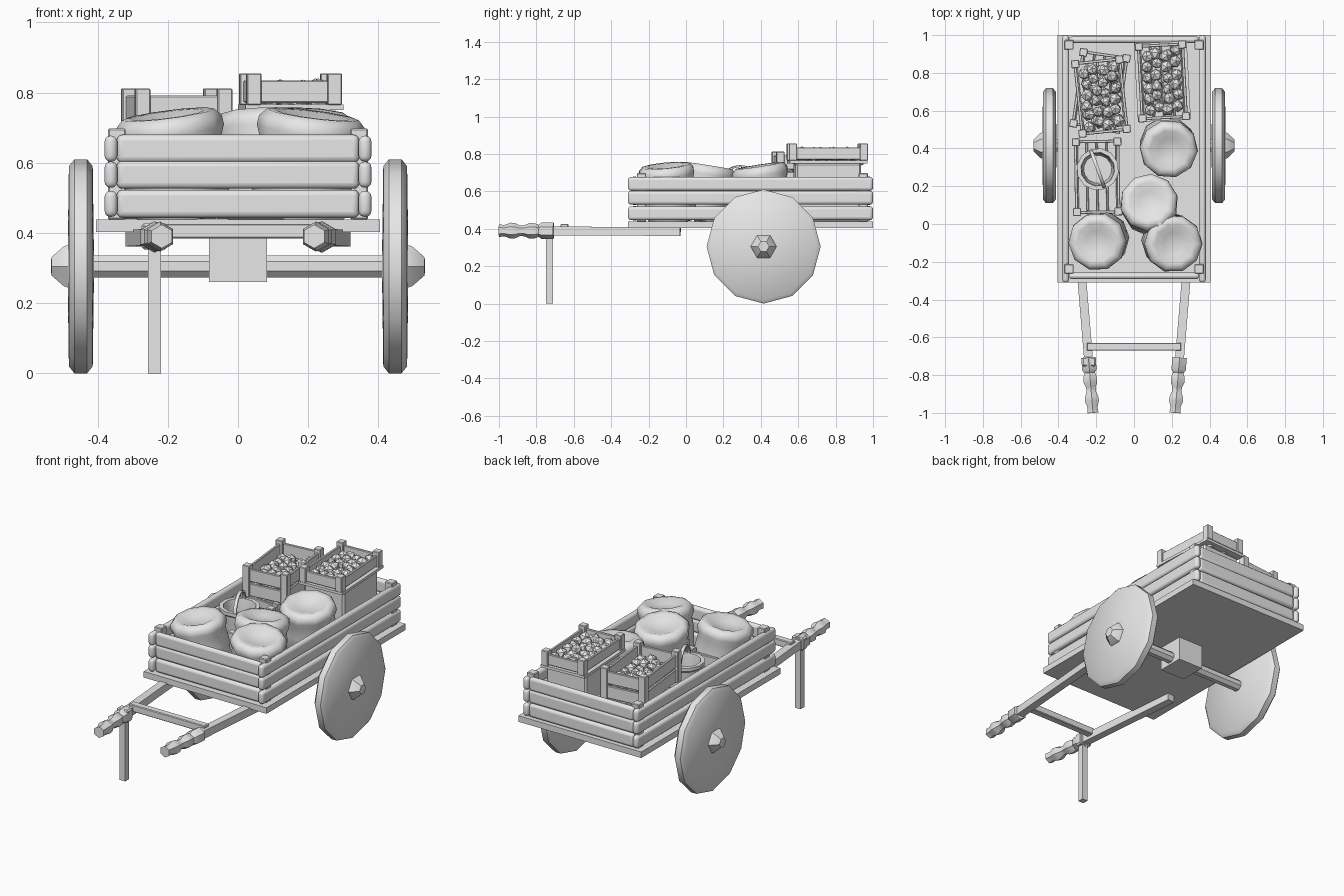
import bpy, bmesh, math, random
from mathutils import Matrix, Vector

random.seed(4)
if "Cube" in bpy.data.objects:
    bpy.data.objects.remove(bpy.data.objects["Cube"])

grey = bpy.data.materials.new("plain_grey")
grey.use_nodes = True
grey.diffuse_color = (0.8, 0.8, 0.8, 1)
grey.node_tree.nodes["Principled BSDF"].inputs["Base Color"].default_value = (0.8, 0.8, 0.8, 1)


def finish(name, bm, matrix=None, bevel=0, segments=1, smooth=None):
    bmesh.ops.recalc_face_normals(bm, faces=bm.faces)
    mesh = bpy.data.meshes.new(name)
    bm.to_mesh(mesh)
    bm.free()
    mesh.materials.append(grey)
    obj = bpy.data.objects.new(name, mesh)
    bpy.context.collection.objects.link(obj)
    obj.matrix_world = matrix or Matrix()
    if smooth:
        bpy.ops.object.select_all(action='DESELECT')
        obj.select_set(True)
        bpy.context.view_layer.objects.active = obj
        bpy.ops.object.shade_smooth_by_angle(angle=math.radians(smooth))
    if bevel:
        mod = obj.modifiers.new("bevel", 'BEVEL')
        mod.width = bevel
        mod.segments = segments
    return obj


def boxes(name, parts, matrix=None, **kw):
    """One object from several (centre, size) boxes."""
    bm = bmesh.new()
    for centre, size in parts:
        bmesh.ops.create_cube(bm, size=1, matrix=Matrix.Translation(centre) @ Matrix.Diagonal((*size, 1)))
    return finish(name, bm, matrix, **kw)


def lathe(name, profile, sides, matrix, smooth=40, twist=0):
    """Turn (radius, height) points around the local z axis."""
    bm = bmesh.new()
    rings = []
    for r, z in profile:
        if r == 0:
            rings.append([bm.verts.new((0, 0, z))] * sides)
            continue
        angles = [math.tau * i / sides + twist for i in range(sides)]
        rings.append([bm.verts.new((r * math.cos(a), r * math.sin(a), z)) for a in angles])
    for low, high in zip(rings, rings[1:]):
        for i in range(sides):
            j = (i + 1) % sides
            bm.faces.new(dict.fromkeys((low[i], low[j], high[j], high[i])))
    return finish(name, bm, matrix, smooth=smooth)


def place(x, y, z, turn=0):
    return Matrix.Translation((x, y, z)) @ Matrix.Rotation(math.radians(turn), 4, 'Z')


def along(start, end):
    d = Vector(end) - Vector(start)
    return Matrix.Translation(start) @ d.to_track_quat('Z', 'Y').to_matrix().to_4x4(), d.length


# Cart bed
boxes("bed_floor", [((0, 0.345, 0.421), (0.81, 1.31, 0.036))])
levels = [0.483, 0.566, 0.64]
for side, label in ((-1, "right"), (1, "left")):
    boxes(label + "_planks", [((side * 0.362, 0.345, z), (0.036, 1.31, 0.074)) for z in levels],
          bevel=0.016, segments=3, smooth=50)
for y, label in ((-0.275, "front"), (0.975, "back")):
    boxes(label + "_planks", [((0, y, z), (0.69, 0.034, 0.08)) for z in levels],
          bevel=0.016, segments=3, smooth=50)
boxes("corner_posts", [((x, y, 0.568), (0.05, 0.05, 0.26)) for x in (-0.345, 0.345) for y in (-0.238, 0.948)],
      bevel=0.004)

# Wheels, hubs and axle
for side, label in ((-1, "right"), (1, "left")):
    m = Matrix.Translation((side * 0.448, 0.415, 0.305)) @ Matrix.Rotation(side * math.pi / 2, 4, 'Y')
    lathe(label + "_wheel", [(0, -0.038), (0.285, -0.034), (0.305, -0.018), (0.305, 0.018),
                             (0.285, 0.034), (0, 0.038)], 12, m)
    lathe(label + "_hub", [(0.072, 0.03), (0.066, 0.048), (0.03, 0.084), (0, 0.085)], 6, m, twist=math.pi / 6)
m, length = along((-0.43, 0.415, 0.305), (0.43, 0.415, 0.305))
lathe("axle", [(0, 0), (0.034, 0), (0.034, length), (0, length)], 8, m, twist=math.pi / 8)
boxes("axle_block", [((0, 0.415, 0.333), (0.165, 0.16, 0.145))])

# Shafts with carved grips
for side, label in ((-1, "right"), (1, "left")):
    m, length = along((side * 0.298, -0.03, 0.385), (side * 0.217, -1.0, 0.39))
    lathe(label + "_shaft", [(0, 0), (0.033, 0), (0.033, 0.7), (0, 0.7)], 4, m, smooth=None, twist=math.pi / 4)
    lathe(label + "_grip", [(0, 0.68), (0.044, 0.68), (0.044, 0.745), (0.032, 0.76), (0.04, 0.78), (0.042, 0.81),
                            (0.03, 0.835), (0.028, 0.86), (0.04, 0.885), (0.043, 0.91), (0.03, 0.945),
                            (0.034, length), (0, length)], 6, m, twist=math.pi / 6)
boxes("shaft_crossbar", [((0, -0.65, 0.405), (0.5, 0.042, 0.042))], bevel=0.004)
boxes("prop_leg", [((-0.238, -0.73, 0.19), (0.036, 0.036, 0.38))])
boxes("prop_leg_collar", [((-0.238, -0.73, 0.39), (0.075, 0.05, 0.075))], bevel=0.008)


# Crates
def crate(name, matrix, w, d, h, slats):
    parts = [((sx * (w / 2 - 0.02), sy * (d / 2 - 0.02), h / 2), (0.042, 0.042, h))
             for sx in (-1, 1) for sy in (-1, 1)]
    step = (h - 0.015) / slats
    for i in range(slats):
        z = step * (i + 0.5)
        for s in (-1, 1):
            parts.append(((s * (w / 2 - 0.018), 0, z), (0.016, d - 0.05, step - 0.012)))
            parts.append(((0, s * (d / 2 - 0.018), z), (w - 0.05, 0.016, step - 0.012)))
    pitch = (w - 0.05) / 4
    parts += [(((i - 1.5) * pitch, 0, 0.012), (pitch - 0.006, d - 0.04, 0.016)) for i in range(4)]
    boxes(name, parts, matrix, bevel=0.003)


def produce(name, matrix, w, d, z):
    """Heap of irregular low-poly pieces filling a crate."""
    bm = bmesh.new()
    for layer in range(2):
        for i in range(4):
            for j in range(6):
                x = ((i + 0.5) / 4 - 0.5) * w + random.uniform(-0.008, 0.008)
                y = ((j + 0.5 + 0.3 * (i % 2 - 0.5)) / 6 - 0.5) * d + random.uniform(-0.008, 0.008)
                spin = Matrix.Rotation(random.uniform(0, math.tau), 4, Vector((random.random(), 1, 0.5)))
                m = Matrix.Translation((x, y, z - layer * 0.035 + random.uniform(-0.006, 0.008)))
                bmesh.ops.create_icosphere(bm, subdivisions=1, radius=random.uniform(0.029, 0.036), matrix=m @ spin)
    finish(name, bm, matrix)


crate("lower_right_crate", place(-0.18, 0.705, 0.44, -8), 0.27, 0.42, 0.185, 2)
upper = place(-0.175, 0.675, 0.625, 6)
crate("upper_right_crate", upper, 0.275, 0.41, 0.187, 2)
produce("right_produce", upper, 0.2, 0.34, 0.1)
chest = place(0.15, 0.755, 0.44, 3)
boxes("left_chest", [((0, 0, 0.155), (0.255, 0.35, 0.31))], chest, bevel=0.01)
boxes("chest_lid", [((0, 0, 0.318), (0.28, 0.415, 0.016))], chest)
top = place(0.15, 0.755, 0.765, 3)
crate("upper_left_crate", top, 0.27, 0.42, 0.09, 1)
produce("left_produce", top, 0.2, 0.35, 0.035)
crate("basket_crate", place(-0.195, 0.25, 0.44, 1), 0.26, 0.41, 0.18, 2)

# Basket with a hoop handle
basket = place(-0.192, 0.29, 0.46, 20)
lathe("basket", [(0, 0), (0.085, 0), (0.1, 0.17), (0.112, 0.18), (0.112, 0.2), (0.09, 0.2), (0.085, 0.17),
                 (0.075, 0.03), (0, 0.03)], 12, basket)
bm = bmesh.new()
rows = []
for i in range(11):
    a = math.pi * i / 10
    rows.append([bm.verts.new((s * 0.009, r * math.cos(a), 0.19 + r * 0.85 * math.sin(a)))
                 for r, s in ((0.106, -1), (0.106, 1), (0.094, 1), (0.094, -1))])
for p, q in zip(rows, rows[1:]):
    for k in range(4):
        bm.faces.new((p[k], p[(k + 1) % 4], q[(k + 1) % 4], q[k]))
finish("basket_handle", bm, basket, smooth=40)

# Open sacks, each leaning a little
sack_profile = [(0, 0), (0.12, 0), (0.145, 0.05), (0.15, 0.15), (0.142, 0.215), (0.155, 0.25), (0.152, 0.277),
                (0.132, 0.298), (0.105, 0.297), (0.06, 0.278), (0, 0.272)]
sacks = {"front_right": (-0.196, -0.095, -0.7, -0.5), "front_left": (0.21, -0.105, 0.7, -0.5),
         "middle": (0.08, 0.115, -0.1, 0.8), "rear_left": (0.185, 0.395, 0.2, -0.7)}
for label, (x, y, lean_x, lean_y) in sacks.items():
    tilt = Matrix.Rotation(math.radians(9), 4, Vector((-lean_y, lean_x, 0)))
    m = (Matrix.Translation((x, y, 0.71)) @ tilt
         @ Matrix.Translation((0, 0, -0.27)) @ Matrix.Rotation(x * 3, 4, 'Z'))
    lathe(label + "_sack", sack_profile, 10, m, smooth=60)
lathe("sack_tie", [(0, 0), (0.022, 0), (0.026, 0.03), (0.015, 0.045), (0, 0.048)], 6, place(0.135, 0.0, 0.71))
